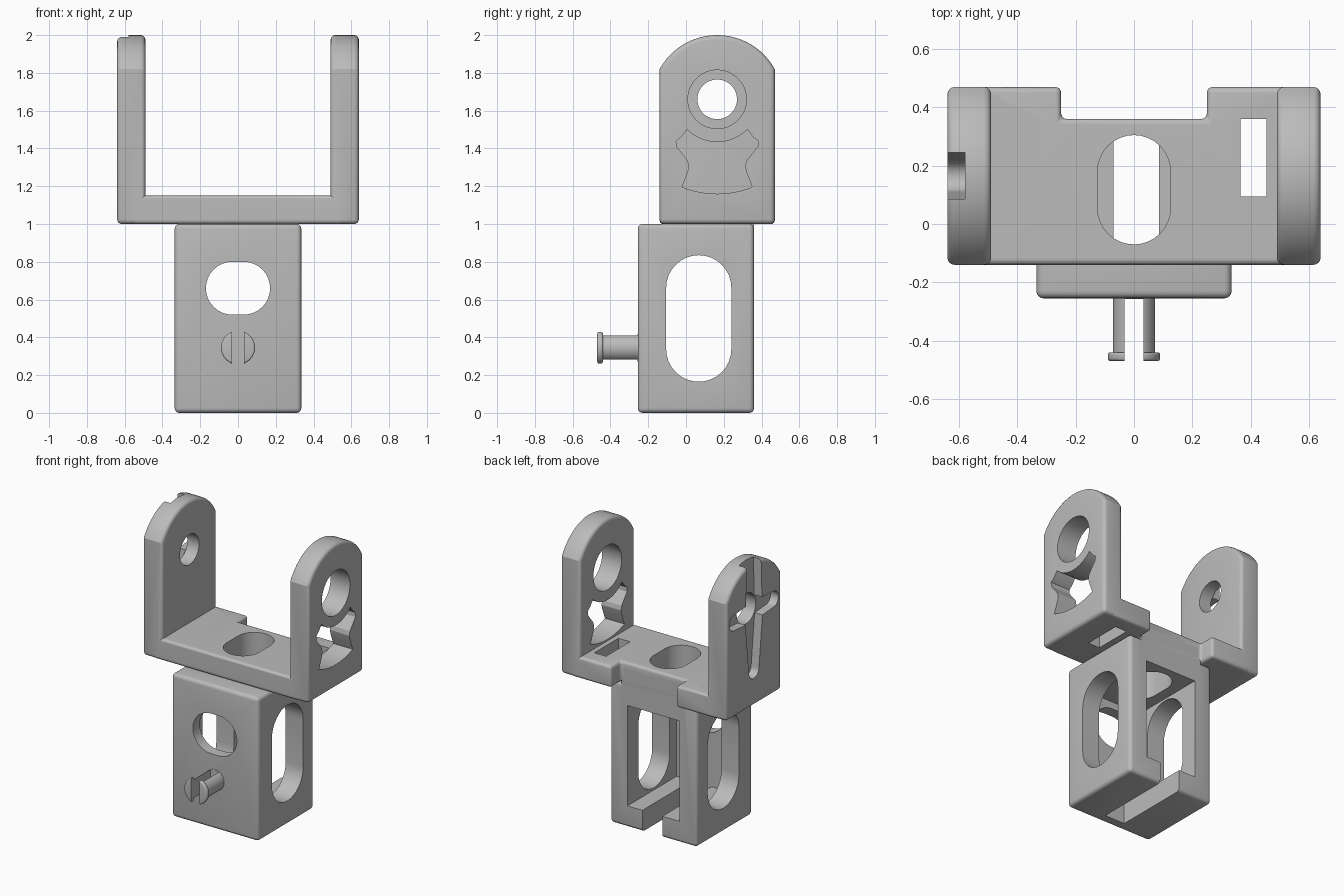
import bpy, bmesh
from math import sin, cos, pi, asin, atan2

cube = bpy.data.objects.get("Cube")
if cube:
    bpy.data.objects.remove(cube, do_unlink=True)

grey = bpy.data.materials.new("plain grey")
grey.use_nodes = True
grey.diffuse_color = (0.5, 0.5, 0.5, 1)
grey.node_tree.nodes["Principled BSDF"].inputs["Base Color"].default_value = (0.5, 0.5, 0.5, 1)


def apply(ob, mod):
    with bpy.context.temp_override(object=ob, active_object=ob, selected_objects=[ob]):
        bpy.ops.object.modifier_apply(modifier=mod.name)


def prism(name, pts, axis, a, b, bevel=0):
    """Extrude a 2D outline along an axis from a to b, optionally rounding its edges."""
    place = {"x": lambda p, t: (t, p[0], p[1]),
             "y": lambda p, t: (p[0], t, p[1]),
             "z": lambda p, t: (p[0], p[1], t)}[axis]
    bm = bmesh.new()
    low = [bm.verts.new(place(p, a)) for p in pts]
    high = [bm.verts.new(place(p, b)) for p in pts]
    bm.faces.new(low)
    bm.faces.new(high)
    n = len(pts)
    for i in range(n):
        j = (i + 1) % n
        bm.faces.new((low[i], low[j], high[j], high[i]))
    bmesh.ops.recalc_face_normals(bm, faces=bm.faces)
    mesh = bpy.data.meshes.new(name)
    bm.to_mesh(mesh)
    bm.free()
    mesh.materials.append(grey)
    ob = bpy.data.objects.new(name, mesh)
    bpy.context.collection.objects.link(ob)
    if bevel:
        mod = ob.modifiers.new("round", "BEVEL")
        mod.width, mod.segments, mod.limit_method = bevel, 4, "ANGLE"
        mod.angle_limit = 0.7
        apply(ob, mod)
    return ob


def combine(ob, tool, operation="DIFFERENCE"):
    mod = ob.modifiers.new("combine", "BOOLEAN")
    mod.operation, mod.solver, mod.object = operation, "EXACT", tool
    apply(ob, mod)
    bpy.data.objects.remove(tool, do_unlink=True)


def arc(c, r, start, end, n=16):
    return [(c[0] + r * cos(start + (end - start) * i / n),
             c[1] + r * sin(start + (end - start) * i / n)) for i in range(n + 1)]


def circle(c, r, n=48):
    return arc(c, r, 0, 2 * pi, n)[:-1]


def rect(u0, u1, v0, v1):
    return [(u0, v0), (u1, v0), (u1, v1), (u0, v1)]


def slot(u0, u1, v0, v1):
    """Rounded slot, with round ends on its short sides."""
    r = min(u1 - u0, v1 - v0) / 2
    if v1 - v0 > u1 - u0:
        m = (u0 + u1) / 2
        return arc((m, v1 - r), r, 0, pi) + arc((m, v0 + r), r, pi, 2 * pi)
    m = (v0 + v1) / 2
    return arc((u1 - r, m), r, -pi / 2, pi / 2) + arc((u0 + r, m), r, pi / 2, 3 * pi / 2)


R = 0.025
pivot = (0.165, 1.66)

# Base plate with two rear tabs
plate = [(-0.56, -0.14), (0.56, -0.14), (0.56, 0.47), (0.25, 0.47),
         (0.25, 0.36), (-0.25, 0.36), (-0.25, 0.47), (-0.56, 0.47)]
body = prism("bracket", plate, "z", 1.0, 1.15, 0.02)

# Side arms with arched tops
half, rad = 0.305, 0.348
lean = asin(half / rad)
crown = arc((pivot[0], 2 - rad), rad, pi / 2 - lean, pi / 2 + lean, 24)
arm = [(-0.14, 1.0), (0.47, 1.0)] + crown
for side in (-1, 1):
    x0, x1 = sorted((side * 0.49, side * 0.64))
    combine(body, prism("arm", arm, "x", x0, x1, R), "UNION")

# Lower housing and the neck that blends it into the plate
combine(body, prism("housing", rect(-0.335, 0.335, 0, 1.0), "y", -0.255, 0.36, R), "UNION")
combine(body, prism("neck", rect(-0.245, 0.245, -0.12, 0.36), "z", 0.93, 1.1), "UNION")

# Housing openings: cavity open to the rear, floor slit, side, front and top slots
cuts = [
    (rect(-0.2, 0.2, 0.15, 0.85), "y", -0.18, 0.6),
    (rect(-0.07, 0.085, -0.18, 0.6), "z", -0.1, 0.3),
    (slot(-0.105, 0.24, 0.165, 0.835), "x", -0.5, 0.5),
    (slot(-0.17, 0.17, 0.52, 0.8), "y", -0.4, 0.0),
    (slot(-0.125, 0.125, -0.07, 0.305), "z", 0.7, 1.3),
    (rect(0.365, 0.455, 0.095, 0.36), "z", 0.9, 1.3),
    # Pivot holes in the arms
    (circle(pivot, 0.155), "x", 0.4, 0.8),
    (circle(pivot, 0.105), "x", -0.8, -0.4),
]

# Waisted window under the left pivot hole
waist = [(0.19, 1.46), (0.217, 1.44), (0.215, 1.41), (0.155, 1.335),
         (0.148, 1.305), (0.155, 1.275)]
cy, cz = pivot
right = [(cy + d, z) for d, z in waist]
left = [(cy - d, z) for d, z in reversed(waist)]
a = atan2(-0.16, 0.16)
top = arc(pivot, 0.226, pi - a, 2 * pi + a)
b = atan2(-0.445, 0.178)
bottom = arc(pivot, 0.5, b, -pi - b)
cuts.append((top + right + bottom + left, "x", 0.4, 0.8))


# Cross-shaped recess on the outer face of the right arm
def spoke(angle, length, w0, w1):
    """Tapered finger with a round tip, pointing away from the pivot."""
    pts = [(0, w0), (0, -w0)] + arc((length - w1, 0), w1, -pi / 2, pi / 2, 12)
    return [(cy + u * cos(angle) - v * sin(angle),
             cz + u * sin(angle) + v * cos(angle)) for u, v in pts]


for angle, length, w0, w1 in ((-pi / 2, 0.47, 0.1, 0.055), (pi / 2, 0.55, 0.09, 0.075),
                              (0, 0.27, 0.07, 0.055), (pi, 0.27, 0.07, 0.055)):
    cuts.append((spoke(angle, length, w0, w1), "x", -0.8, -0.58))

for pts, axis, lo, hi in cuts:
    combine(body, prism("cutter", pts, axis, lo, hi))

# Split snap peg on the front
peg = prism("snap_peg", circle((0, 0.345), 0.072, 32), "y", -0.46, -0.24)
combine(peg, prism("head", circle((0, 0.345), 0.09, 32), "y", -0.47, -0.44, 0.01), "UNION")
combine(peg, prism("slit", rect(-0.033, 0.033, 0.2, 0.5), "y", -0.6, -0.257))

# Smooth rounded surfaces, crisp edges elsewhere
for ob in (body, peg):
    bpy.ops.object.select_all(action="DESELECT")
    ob.select_set(True)
    bpy.context.view_layer.objects.active = ob
    bpy.ops.object.shade_smooth_by_angle(angle=0.42)
